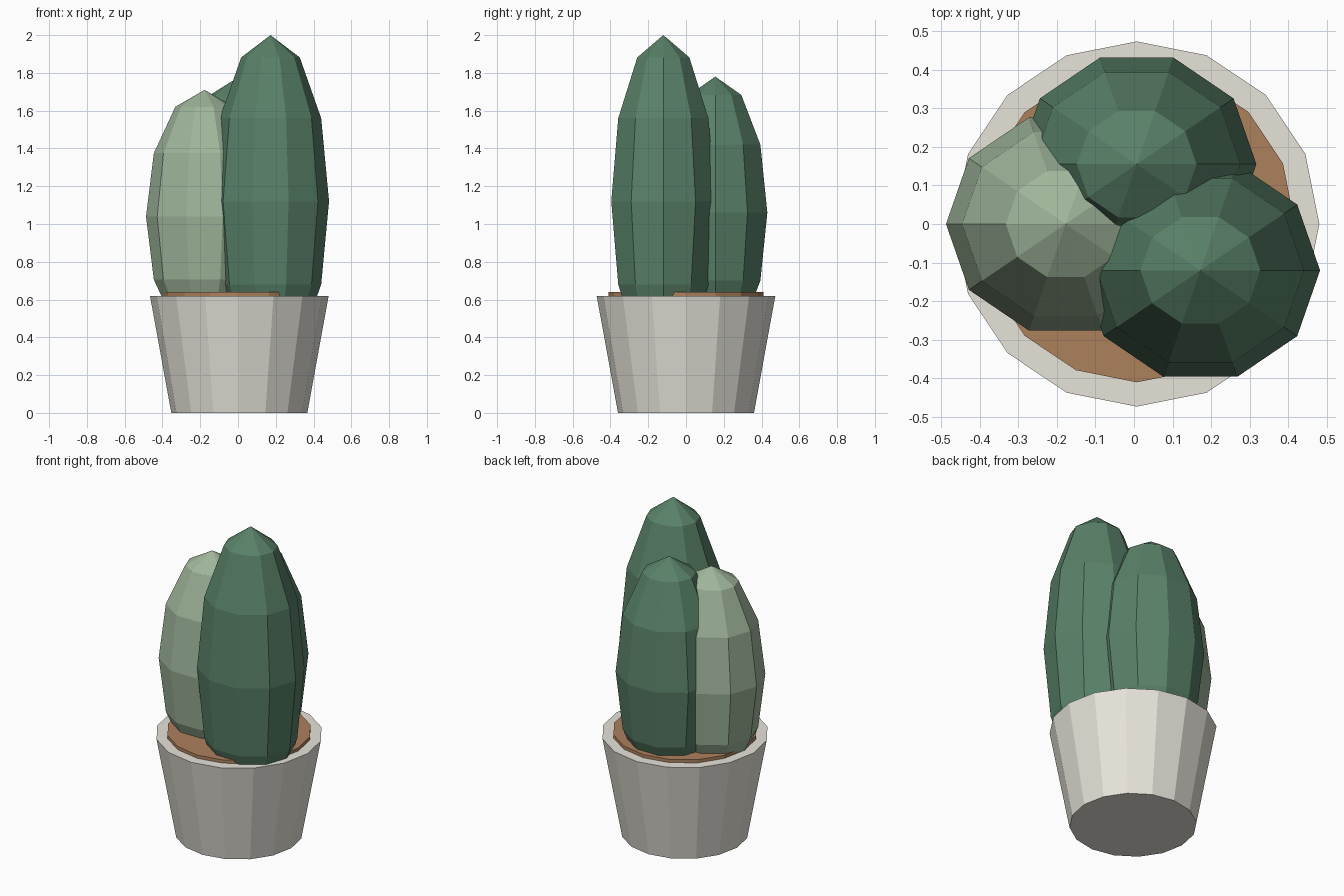
import bpy, bmesh
from math import sin, cos, pi, tau

if "Cube" in bpy.data.objects:
    bpy.data.objects.remove(bpy.data.objects["Cube"])


def material(name, rgb):
    m = bpy.data.materials.new(name)
    m.diffuse_color = (*rgb, 1)
    m.use_nodes = True
    m.node_tree.nodes["Principled BSDF"].inputs["Base Color"].default_value = m.diffuse_color
    return m


def lathe(name, profile, sides, centre, mat, squash=1.0):
    """Turn (radius, z) points, bottom to top, into a closed flat-faced solid."""
    bm = bmesh.new()
    rings = []
    for r, z in profile:
        if r < 1e-4:
            rings.append([bm.verts.new((0, 0, z))] * sides)
        else:
            rings.append([bm.verts.new((r * cos(tau * i / sides),
                                        r * squash * sin(tau * i / sides), z))
                          for i in range(sides)])
    for low, high in zip(rings, rings[1:]):
        for i in range(sides):
            j = (i + 1) % sides
            corners = dict.fromkeys((low[i], low[j], high[j], high[i]))
            bm.faces.new(list(corners))
    if profile[0][0] > 1e-4:
        bm.faces.new(rings[0][::-1])
    if profile[-1][0] > 1e-4:
        bm.faces.new(rings[-1])
    bmesh.ops.recalc_face_normals(bm, faces=bm.faces)
    mesh = bpy.data.meshes.new(name)
    bm.to_mesh(mesh)
    bm.free()
    mesh.materials.append(mat)
    ob = bpy.data.objects.new(name, mesh)
    ob.location = centre
    bpy.context.collection.objects.link(ob)
    return ob


def cactus(name, x, y, z, half_height, mat):
    profile = [(0.31 * sin(pi * k / 6), -half_height * cos(pi * k / 6)) for k in range(7)]
    return lathe(name, profile, 10, (x, y, z), mat, squash=0.935)


pot_mat = material("pot_stone", (0.80, 0.77, 0.70))
soil_mat = material("soil", (0.42, 0.22, 0.11))
dark_green = material("dark_green", (0.10, 0.22, 0.14))
pale_green = material("pale_green", (0.35, 0.47, 0.33))

# Tapered pot and the soil disc on top
lathe("pot", [(0.36, 0), (0.473, 0.62)], 16, (0.007, 0, 0), pot_mat)
lathe("soil", [(0.41, 0.58), (0.41, 0.64)], 16, (0.007, 0, 0), soil_mat)

# Three overlapping cactus stems
cactus("tall_cactus", 0.172, -0.12, 1.12, 0.88, dark_green)
cactus("back_cactus", 0.007, 0.155, 1.06, 0.72, dark_green)
cactus("left_cactus", -0.177, 0.0, 1.04, 0.67, pale_green)
